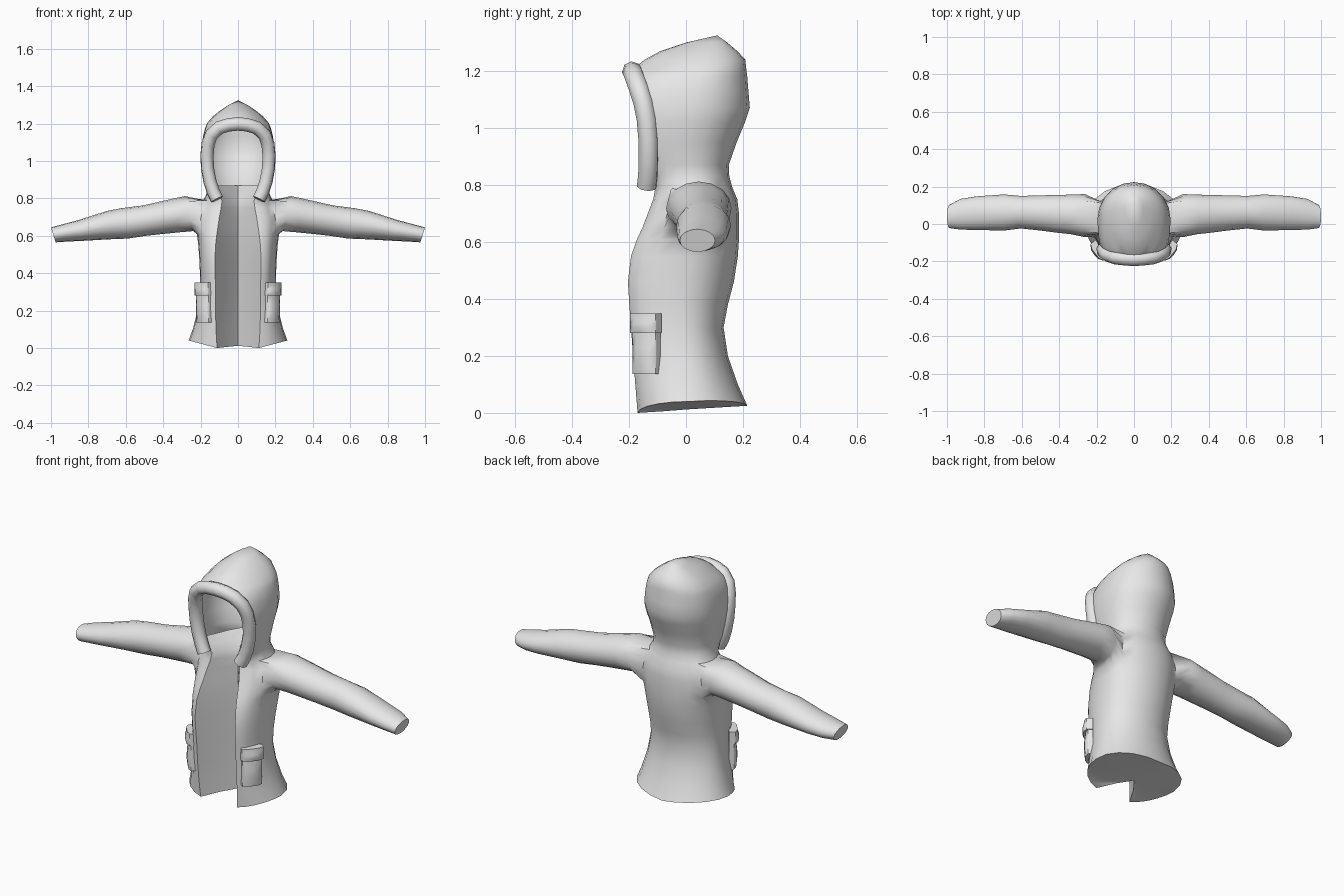
import bpy, bmesh, math
from mathutils import Vector

if "Cube" in bpy.data.objects:
    bpy.data.objects.remove(bpy.data.objects["Cube"], do_unlink=True)

cloth = bpy.data.materials.new("light grey cloth")
cloth.diffuse_color = (0.8, 0.8, 0.8, 1)
cloth.use_nodes = True
cloth.node_tree.nodes["Principled BSDF"].inputs["Base Color"].default_value = (0.8, 0.8, 0.8, 1)


def finish(obj, angle=50):
    obj.data.materials.clear()
    obj.data.materials.append(cloth)
    bpy.ops.object.select_all(action='DESELECT')
    obj.select_set(True)
    bpy.context.view_layer.objects.active = obj
    bpy.ops.object.shade_smooth_by_angle(angle=math.radians(angle))


def mesh_object(name, bm):
    bmesh.ops.recalc_face_normals(bm, faces=bm.faces)
    me = bpy.data.meshes.new(name)
    bm.to_mesh(me)
    bm.free()
    obj = bpy.data.objects.new(name, me)
    bpy.context.collection.objects.link(obj)
    return obj


# Half rings of body and hood: height, front edge x, front y, half width, side y, back y
RINGS = [
    (0.02, 0.112, -0.170, 0.264, 0.01, 0.215),
    (0.10, 0.118, -0.178, 0.242, 0.01, 0.182),
    (0.20, 0.120, -0.186, 0.216, 0.00, 0.147),
    (0.30, 0.120, -0.193, 0.202, -0.01, 0.132),
    (0.38, 0.122, -0.199, 0.203, -0.01, 0.147),
    (0.46, 0.124, -0.204, 0.206, 0.00, 0.168),
    (0.55, 0.120, -0.193, 0.212, 0.02, 0.182),
    (0.61, 0.113, -0.172, 0.220, 0.03, 0.186),
    (0.65, 0.107, -0.153, 0.225, 0.03, 0.186),
    (0.70, 0.100, -0.134, 0.222, 0.03, 0.186),
    (0.75, 0.090, -0.115, 0.210, 0.03, 0.180),
    (0.79, 0.085, -0.108, 0.185, 0.03, 0.163),
    (0.83, 0.115, -0.118, 0.166, 0.02, 0.152),
    (0.87, 0.138, -0.125, 0.168, 0.01, 0.150),
    (0.95, 0.160, -0.130, 0.182, 0.01, 0.178),
    (1.02, 0.166, -0.135, 0.194, 0.02, 0.207),
    (1.07, 0.162, -0.143, 0.195, 0.03, 0.224),
    (1.13, 0.145, -0.158, 0.187, 0.04, 0.219),
    (1.18, 0.095, -0.175, 0.175, 0.05, 0.215),
    (1.205, 0.0, -0.188, 0.163, 0.06, 0.212),
    (1.24, 0.0, -0.145, 0.132, 0.07, 0.208),
    (1.27, 0.0, -0.090, 0.095, 0.08, 0.180),
    (1.30, 0.0, 0.000, 0.050, 0.09, 0.145),
    (1.325, 0.0, 0.110, 0.0, 0.11, 0.110),
]
SEG = 5                      # faces from front edge to side, and side to back
HOLE_ROWS, HOLE_COLS = (7, 11), (3, 7)

bm = bmesh.new()
grid = []
for r, (z, xf, yf, w, ys, yb) in enumerate(RINGS):
    row = []
    for i in range(2 * SEG + 1):
        a = math.radians(90 * i / SEG)
        if i <= SEG:
            p = Vector((xf + (w - xf) * math.sin(a), ys + (yf - ys) * math.cos(a), z))
        else:
            p = Vector((w * math.sin(a), ys - (yb - ys) * math.cos(a), z))
        if i == 2 * SEG:
            p.x = 0
        if r == 0:           # hem dips at the front and rises at the sides
            p.z = 0.04 * math.sin(a) + (0.025 * (i - SEG) / SEG if i > SEG else 0)
        row.append(bm.verts.new(p))
    grid.append(row)


def quad(*vs):
    if bm.faces.get(vs) is None:
        return bm.faces.new(vs)


(r0, r1), (c0, c1) = HOLE_ROWS, HOLE_COLS
for r in range(len(grid) - 1):
    for c in range(2 * SEG):
        if not (r0 <= r < r1 and c0 <= c < c1):
            quad(grid[r][c], grid[r][c + 1], grid[r + 1][c + 1], grid[r + 1][c])

# Recessed lining between the two front edges, closing at the neck
lining = []
for r in range(14):
    z, xf, yf = RINGS[r][:3]
    yc = {11: 0.02, 12: 0.07, 13: 0.145}.get(r, 0.0)
    e = grid[r][0]
    zl = e.co.z + (0.012 if r == 0 else 0)
    mid = bm.verts.new((xf * 0.52, yf + (yc - yf) * 0.56, (e.co.z + zl) / 2))
    cen = grid[r][-1] if r == 13 else bm.verts.new((0, yc, zl + (0.01 if r > 10 else 0)))
    lining.append((e, mid, cen))
for a, b in zip(lining, lining[1:]):
    for k in range(2):
        quad(a[k], b[k], b[k + 1], a[k + 1])

# Underside fanned from the lining's inner edge
_, mid, cen = lining[0]
quad(grid[0][0], grid[0][1], mid)
quad(grid[0][1], cen, mid)
for c in range(1, 2 * SEG):
    quad(grid[0][c], grid[0][c + 1], cen)

# Armhole border, counted from the rear towards the top, 16 vertices
cm, rm = (c0 + c1) // 2, (r0 + r1) // 2
border = ([grid[r][c1] for r in range(rm, r1)] + [grid[r1][c] for c in range(c1, c0, -1)]
          + [grid[r][c0] for r in range(r1, r0, -1)] + [grid[r0][c] for c in range(c0, c1)]
          + [grid[r][c1] for r in range(r0, rm)])

# Sleeve sections: top x, top z, bottom x, bottom z, front y, back y
SLEEVE = [
    (0.285, 0.812, 0.240, 0.625, -0.070, 0.160),
    (0.350, 0.798, 0.320, 0.618, -0.055, 0.157),
    (0.430, 0.780, 0.420, 0.608, -0.045, 0.155),
    (0.510, 0.762, 0.490, 0.600, -0.035, 0.153),
    (0.620, 0.748, 0.590, 0.585, -0.024, 0.150),
    (0.700, 0.733, 0.690, 0.581, -0.035, 0.158),
    (0.850, 0.685, 0.830, 0.573, -0.032, 0.148),
    (0.940, 0.661, 0.915, 0.569, -0.030, 0.134),
    (1.000, 0.645, 0.975, 0.565, -0.022, 0.102),
]
prev = border
for xt, zt, xb, zb, y0, y1 in SLEEVE:
    cen = Vector(((xt + xb) / 2, (y0 + y1) / 2, (zt + zb) / 2))
    up = Vector(((xt - xb) / 2, 0, (zt - zb) / 2))
    back = Vector((0, (y1 - y0) / 2, 0))
    loop = [bm.verts.new(cen + back * math.cos(k * math.tau / 16) + up * math.sin(k * math.tau / 16))
            for k in range(16)]
    for k in range(16):
        n = (k + 1) % 16
        quad(prev[k], prev[n], loop[n], loop[k])
    prev = loop
bm.faces.new(prev)

# Mirror the half jacket and weld along the middle
geom = bm.verts[:] + bm.edges[:] + bm.faces[:]
bmesh.ops.mirror(bm, geom=geom, axis='X', merge_dist=0.0005)
bmesh.ops.remove_doubles(bm, verts=bm.verts, dist=0.0005)
bmesh.ops.dissolve_degenerate(bm, edges=bm.edges, dist=0.0001)
finish(mesh_object("hooded_jacket", bm))

# Padded trim round the hood opening
half = [(0.112, -0.138, 0.795), (0.132, -0.133, 0.835), (0.150, -0.131, 0.89), (0.163, -0.132, 0.96),
        (0.166, -0.138, 1.03), (0.160, -0.150, 1.09), (0.142, -0.166, 1.14), (0.100, -0.180, 1.178),
        (0.050, -0.186, 1.193)]
path = half + [(0, -0.189, 1.198)] + [(-x, y, z) for x, y, z in reversed(half)]
cu = bpy.data.curves.new("hood_trim", 'CURVE')
cu.dimensions = '3D'
cu.bevel_depth = 0.036
cu.bevel_resolution = 2
cu.use_fill_caps = True
sp = cu.splines.new('POLY')
sp.points.add(len(path) - 1)
for pt, p in zip(sp.points, path):
    pt.co = (*p, 1)
trim = bpy.data.objects.new("hood_trim", cu)
bpy.context.collection.objects.link(trim)
bpy.ops.object.select_all(action='DESELECT')
trim.select_set(True)
bpy.context.view_layer.objects.active = trim
bpy.ops.object.convert(target='MESH')
finish(bpy.context.view_layer.objects.active)


# Hip pockets: puffed bag and a flap over its top
def pocket_part(name, side, size, z, out, bulge):
    b = bmesh.new()
    bmesh.ops.create_cube(b, size=1)
    bmesh.ops.subdivide_edges(b, edges=b.edges, cuts=3, use_grid_fill=True)
    tangent, normal = Vector((0.62, 0.78, 0)), Vector((0.78, -0.62, 0))
    base = Vector((0.182, -0.140, z)) + normal * out
    for v in b.verts:
        x, y, h = v.co
        if y > 0:            # puff the outer face, low on the bag
            y += bulge * (1 - 4 * x * x) * max(0, 1 - 5 * (h + 0.15) ** 2)
            y -= 0.5 * (abs(x) > 0.45) * y
        p = base + tangent * x * size[0] + normal * y * size[1] + Vector((0, 0, h * size[2]))
        v.co = (p.x * side, p.y, p.z)
    finish(mesh_object(name, b), 60)


for label, side in (("left", 1), ("right", -1)):
    pocket_part(label + "_pocket_bag", side, (0.105, 0.034, 0.19), 0.232, 0.003, 0.35)
    pocket_part(label + "_pocket_flap", side, (0.115, 0.046, 0.068), 0.315, 0.008, 0.2)
